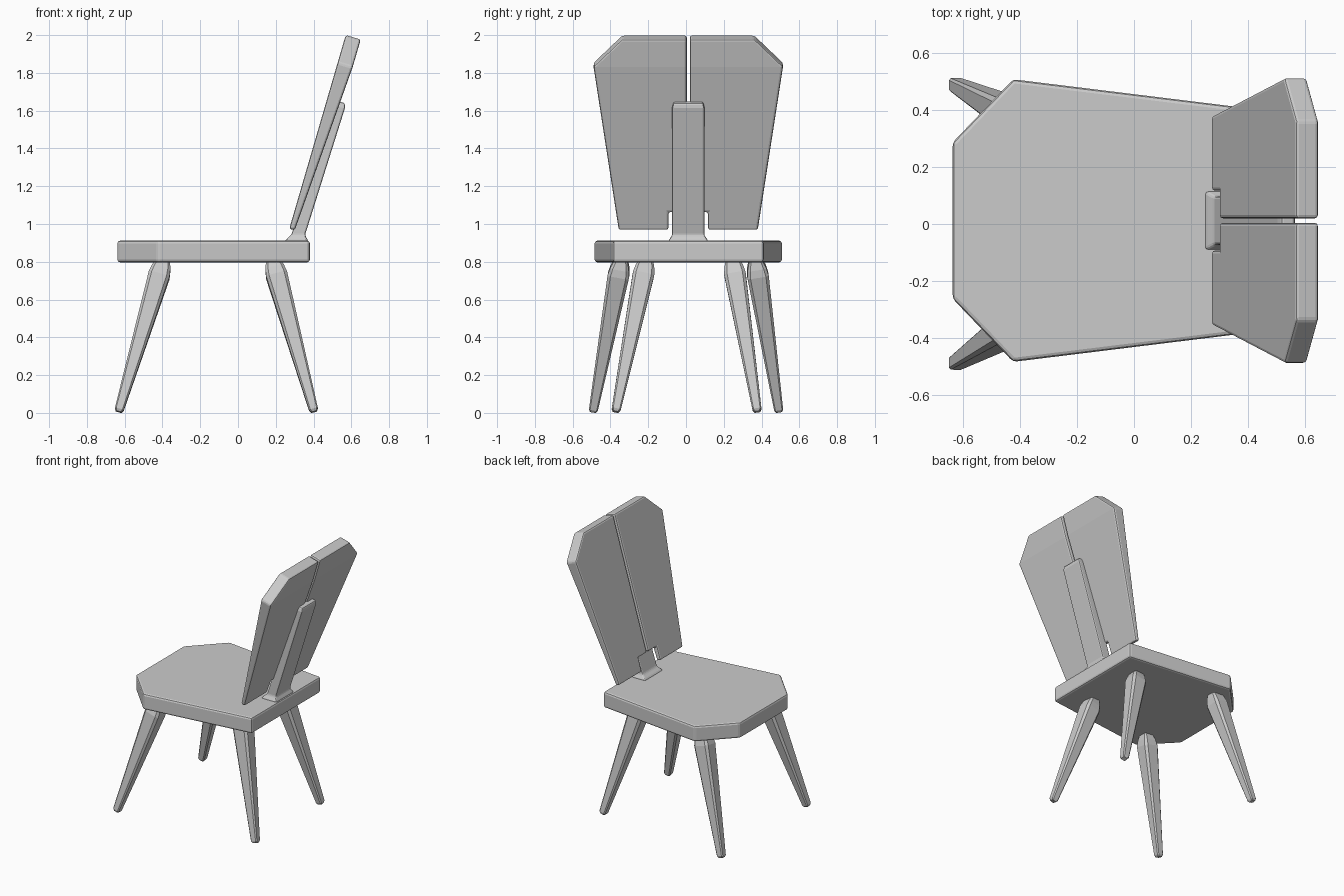
import bpy, bmesh
from mathutils import Vector

if "Cube" in bpy.data.objects:
    bpy.data.objects.remove(bpy.data.objects["Cube"])

YC = 0.012  # centre line of seat and backrest


def make(name, verts, faces, bevel, segments=2):
    mesh = bpy.data.meshes.new(name)
    bm = bmesh.new()
    vs = [bm.verts.new(v) for v in verts]
    for f in faces:
        bm.faces.new([vs[i] for i in f])
    bmesh.ops.recalc_face_normals(bm, faces=bm.faces)
    bm.to_mesh(mesh)
    bm.free()
    ob = bpy.data.objects.new(name, mesh)
    bpy.context.collection.objects.link(ob)
    if bevel:
        mod = ob.modifiers.new("edges", "BEVEL")
        mod.width, mod.segments = bevel, segments
        mod.limit_method, mod.angle_limit = "ANGLE", 0.5
    return ob


def loft(name, rings, bevel, segments=2):
    n = len(rings[0])
    faces = [list(range(n)), list(range(n * (len(rings) - 1), n * len(rings)))]
    for r in range(len(rings) - 1):
        for i in range(n):
            j = (i + 1) % n
            faces.append([r * n + i, r * n + j, (r + 1) * n + j, (r + 1) * n + i])
    return make(name, [v for ring in rings for v in ring], faces, bevel, segments)


# Seat: six-sided slab, clipped front corners
half = [(-0.638, 0.275), (-0.425, 0.497), (0.38, 0.398)]
outline = half + [(x, -y) for x, y in reversed(half)]
loft("seat", [[(x, YC + y, z) for x, y in outline] for z in (0.797, 0.912)], 0.014)

# Legs: tapered square bars with chamfered corners, splayed outwards
def leg(name, foot, shoulder):
    foot, shoulder = Vector(foot), Vector(shoulder)
    d = (shoulder - foot).normalized()
    u = (Vector((1, 0, 0)) - d * d.x).normalized()
    v = d.cross(u)
    length = (shoulder - foot).length
    rings = []
    for t, h in ((0, 0.016), (0.014, 0.024), (length, 0.057),
                 (length + 0.04, 0.050), (length + 0.09, 0.033)):
        c, k = foot + d * t, h * 0.72
        corners = [(h, -k), (h, k), (k, h), (-k, h), (-h, k), (-h, -k), (-k, -h), (k, -h)]
        rings.append([c + u * a + v * b for a, b in corners])
    loft(name, rings, 0)


leg("front_leg_left", (-0.632, -0.492, 0.006), (-0.417, -0.357, 0.73))
leg("front_leg_right", (-0.632, 0.492, 0.006), (-0.417, 0.380, 0.73))
leg("back_leg_left", (0.403, -0.372, 0.006), (0.204, -0.226, 0.73))
leg("back_leg_right", (0.403, 0.378, 0.006), (0.204, 0.260, 0.73))

# Backrest panels: leaning boards, thin at the bottom, notched around the post
lean = Vector((0.30, 0, 1.03)).normalized()
normal = Vector((lean.z, 0, -lean.x))
profile = [(0.008, 2.0, 0.083), (0.35, 2.0, 0.083), (0.502, 1.855, 0.083),
           (0.368, 0.975, 0.03), (0.105, 0.975, 0.03), (0.105, 1.07, 0.036),
           (0.008, 1.07, 0.036), (0.008, 1.855, 0.083)]
for name, side in (("back_panel_left", -1), ("back_panel_right", 1)):
    front = [Vector((0.27 + (z - 0.97) * 0.2913, YC + side * y, z)) for y, z, t in profile]
    back = [p + normal * t for p, (y, z, t) in zip(front, profile)]
    faces = [[0, 1, 2, 7], [7, 2, 3, 4, 5, 6]]
    faces += [[i + 8 for i in f] for f in faces]
    faces += [[i, (i + 1) % 8, (i + 1) % 8 + 8, i + 8] for i in range(8)]
    make(name, front + back, faces, 0.011)

# Post: leaning support with a flared foot, front x, back x, half width, height
post = [(0.248, 0.372, 0.104, 0.90), (0.252, 0.368, 0.101, 0.917),
        (0.282, 0.355, 0.085, 0.942), (0.505, 0.566, 0.085, 1.625),
        (0.519, 0.566, 0.078, 1.652)]
rings = []
for i, (x0, x1, h, z) in enumerate(post):
    zb = z - 0.012 if i > 2 else z
    rings.append([(x0, YC - h, z), (x1, YC - h, zb), (x1, YC + h, zb), (x0, YC + h, z)])
loft("back_post", rings, 0.01)
